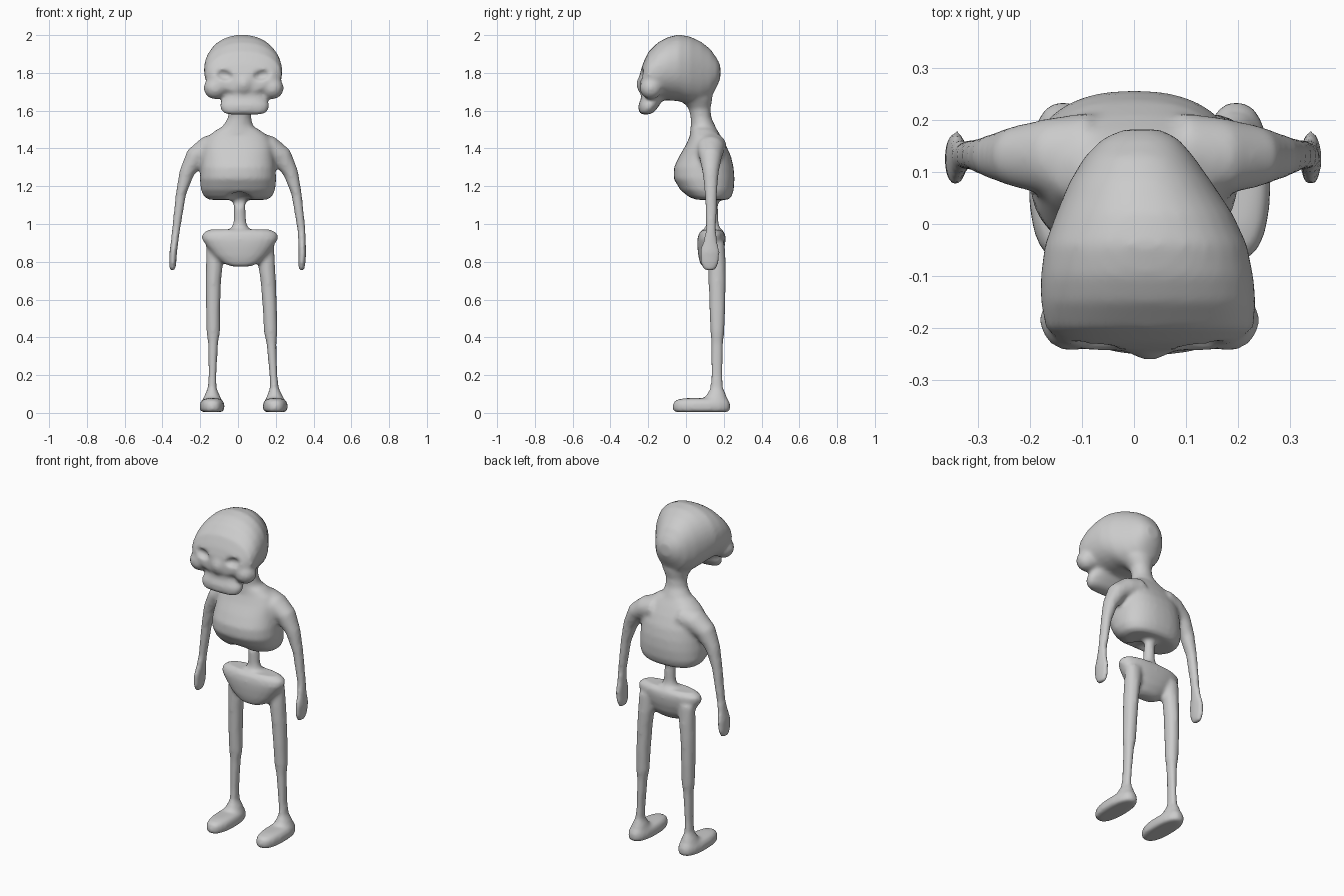
import bpy, bmesh, math
from mathutils import Vector

X, Y, Z = Vector((1, 0, 0)), Vector((0, 1, 0)), Vector((0, 0, 1))
parts = []


def loft(name, rings, mode="z", power=2.0, n=32):
    """Skin super-elliptic rings (x, y, z, half_u, half_v) stacked along z, y or a bent path."""
    bm = bmesh.new()
    pts = [Vector(r[:3]) for r in rings]
    loops = []
    for i, r in enumerate(rings):
        if mode == "z":
            u, v = X, Y
        elif mode == "y":
            u, v = X, Z
        else:
            t = (pts[min(i + 1, len(pts) - 1)] - pts[max(i - 1, 0)]).normalized()
            v, u = Y, Y.cross(t).normalized()
        loop = []
        for k in range(n):
            c, s = math.cos(2 * math.pi * k / n), math.sin(2 * math.pi * k / n)
            c = math.copysign(abs(c) ** (2 / power), c)
            s = math.copysign(abs(s) ** (2 / power), s)
            loop.append(bm.verts.new(pts[i] + u * c * r[3] + v * s * r[4]))
        loops.append(loop)
    for a, b in zip(loops, loops[1:]):
        for k in range(n):
            bm.faces.new((a[k], a[(k + 1) % n], b[(k + 1) % n], b[k]))
    bm.faces.new(loops[0])
    bm.faces.new(loops[-1])
    bmesh.ops.recalc_face_normals(bm, faces=bm.faces)
    return finish(name, bm)


def finish(name, bm):
    me = bpy.data.meshes.new(name)
    bm.to_mesh(me)
    bm.free()
    ob = bpy.data.objects.new(name, me)
    bpy.context.collection.objects.link(ob)
    parts.append(ob)
    return ob


def blob(name, loc, size, tilt=0):
    bm = bmesh.new()
    bmesh.ops.create_uvsphere(bm, u_segments=24, v_segments=16, radius=1)
    ob = finish(name, bm)
    ob.location, ob.scale, ob.rotation_euler = loc, size, (0, tilt, 0)
    return ob


def span(y, x0, x1, z0, z1):
    return ((x0 + x1) / 2, y, (z0 + z1) / 2, (x1 - x0) / 2, (z1 - z0) / 2)


def slab(z, a, y0, y1, cx=0.0):
    return (cx, (y0 + y1) / 2, z, a, (y1 - y0) / 2)


# Skull, from the back of the cranium to the face
loft("skull", [
    span(.182, -.02, .05, 1.77, 1.84), span(.165, -.06, .085, 1.73, 1.875),
    span(.13, -.095, .115, 1.665, 1.925), span(.08, -.125, .15, 1.635, 1.965),
    span(.02, -.15, .19, 1.635, 1.993), span(-.04, -.172, .218, 1.65, 2.003),
    span(-.1, -.18, .23, 1.655, 1.988), span(-.15, -.18, .235, 1.655, 1.96),
    span(-.2, -.17, .23, 1.67, 1.91), span(-.228, -.14, .195, 1.69, 1.85),
    span(-.243, -.09, .15, 1.70, 1.80)], "y", 2.15)
# Cheekbones, jaw and nose
for cx in (-.12, .18):
    blob("cheekbone", (cx, -.185, 1.72), (.062, .06, .06))
loft("jaw", [slab(1.58, .095, -.24, -.19, .035), slab(1.595, .122, -.25, -.165, .035),
             slab(1.63, .132, -.252, -.14, .035), slab(1.665, .115, -.238, -.12, .035),
             slab(1.72, .105, -.235, -.1, .035)], power=2.5)
blob("nose", (.03, -.232, 1.74), (.045, .03, .05))

# Neck and ribcage
loft("neck", [slab(1.48, .12, .02, .17), slab(1.52, .08, .025, .155), slab(1.56, .062, .025, .135, .008),
              slab(1.61, .06, .015, .13, .012), slab(1.66, .085, -.03, .14, .018),
              slab(1.72, .1, -.05, .14, .02)])
loft("ribcage", [slab(1.128, .15, .05, .22), slab(1.142, .178, .01, .24), slab(1.18, .197, -.03, .253),
                 slab(1.24, .202, -.066, .257), slab(1.3, .198, -.064, .252),
                 slab(1.36, .19, -.035, .238), slab(1.42, .185, 0, .21),
                 slab(1.465, .16, .02, .185), slab(1.505, .105, .028, .16)], power=2.35)

# Spine and pelvis
loft("spine", [slab(.93, .07, .09, .19, .01), slab(.97, .048, .1, .18, .01), slab(1.01, .034, .108, .172, .01),
               slab(1.1, .031, .11, .17, .008), slab(1.14, .045, .1, .18, .006), slab(1.19, .08, .07, .2)])
loft("pelvis", [slab(.775, .05, .085, .14, .015), slab(.79, .09, .075, .165, .015),
                slab(.83, .135, .065, .19, .012), slab(.88, .175, .06, .205, .011),
                slab(.92, .202, .06, .21, .01), slab(.95, .2, .068, .208, .01),
                slab(.97, .165, .085, .19, .01)], power=2.3)

# Arms with flat hands
arm = [(-.08, .13, 1.42, .07, .085), (-.16, .13, 1.40, .066, .075), (-.225, .13, 1.355, .056, .06),
       (-.272, .13, 1.27, .04, .043), (-.302, .132, 1.16, .028, .033), (-.328, .132, .97, .022, .028),
       (-.335, .128, .91, .02, .038), (-.343, .126, .85, .02, .056), (-.346, .125, .79, .019, .05),
       (-.347, .125, .752, .014, .03)]
# Legs and feet
leg = [(-.12, .165, .9, .05, .04), (-.124, .165, .8, .046, .046), (-.13, .165, .7, .041, .046),
       (-.132, .166, .55, .038, .043), (-.131, .166, .43, .037, .037), (-.132, .165, .37, .027, .033),
       (-.135, .163, .2, .021, .031), (-.137, .163, .13, .024, .035), (-.137, .16, .09, .042, .055),
       (-.137, .15, .05, .055, .07)]
foot = [(-.137, .082, .004, .056, .142), (-.137, .082, .018, .066, .154), (-.137, .082, .05, .065, .152),
        (-.137, .085, .068, .056, .142), (-.137, .1, .078, .035, .11)]
for side in (-1, 1):
    def place(rings, shift):
        if side < 0:
            return rings
        return [(-x + shift(z), y, z, a, b) for x, y, z, a, b in rings]
    loft("arm", place(arm, lambda z: .008 - max(0, .95 - z) * .1), "path")
    loft("leg", place(leg, lambda z: .03 + (.7 - z) * .045))
    loft("foot", place(foot, lambda z: .06), power=2.4)

# Hollows: eye sockets and the arch under the ribs
body_parts = list(parts)
hollows = [blob("eye_socket", (-.075, -.262, 1.79), (.058, .05, .034), .25),
           blob("eye_socket", (.13, -.262, 1.79), (.058, .05, .034), -.25),
           blob("rib_arch", (.008, .0, 1.115), (.075, .13, .055))]
for h in hollows:
    h.hide_render = True

# Merge everything into one smooth skin
bpy.ops.object.select_all(action="DESELECT")
for p in body_parts:
    p.select_set(True)
body = body_parts[0]
bpy.context.view_layer.objects.active = body
bpy.ops.object.transform_apply(location=True, rotation=True, scale=True)
bpy.ops.object.join()
body.name = "body"


def remesh(size):
    m = body.modifiers.new("skin", "REMESH")
    m.mode, m.voxel_size = "VOXEL", size


remesh(.01)
for h in hollows:
    m = body.modifiers.new("hollow", "BOOLEAN")
    m.operation, m.object, m.solver = "DIFFERENCE", h, "EXACT"
remesh(.01)
sm = body.modifiers.new("soften", "SMOOTH")
sm.factor, sm.iterations = .5, 7
for m in list(body.modifiers):
    bpy.ops.object.modifier_apply(modifier=m.name)
for h in hollows:
    bpy.data.objects.remove(h)
bpy.ops.object.shade_smooth()
